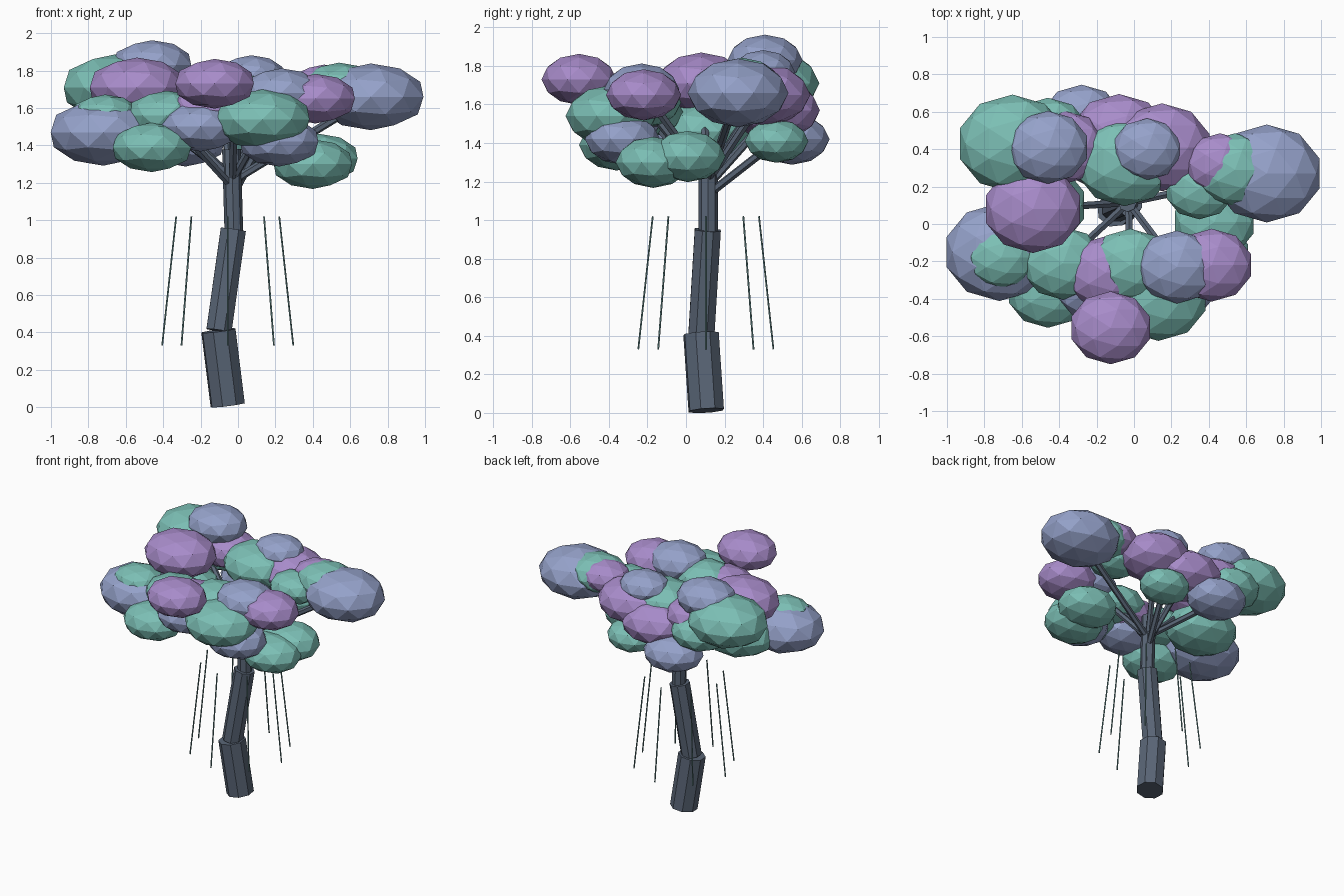
import bpy
import math
from mathutils import Vector

cube = bpy.data.objects.get("Cube")
if cube:
    bpy.data.objects.remove(cube, do_unlink=True)


def make_material(name, red, green, blue):
    mat = bpy.data.materials.new(name)
    mat.use_nodes = True
    color = (red, green, blue, 1)
    mat.diffuse_color = color
    mat.node_tree.nodes["Principled BSDF"].inputs["Base Color"].default_value = color
    return mat


BARK = make_material("slate bark", 0.1, 0.13, 0.18)
STRAND = make_material("muted teal strand", 0.15, 0.3, 0.3)
TEAL = make_material("teal leaves", 0.2, 0.52, 0.46)
BLUE = make_material("blue leaves", 0.3, 0.36, 0.59)
PURPLE = make_material("purple leaves", 0.39, 0.26, 0.59)

# Clump radii
SMALL, MEDIUM, LARGE, HUGE = 0.165, 0.195, 0.235, 0.262


def rod(name, start, end, radius, mat, sides=8):
    """Straight prism between two points."""
    start, end = Vector(start), Vector(end)
    axis = end - start
    bpy.ops.mesh.primitive_cylinder_add(vertices=sides, radius=radius, depth=axis.length,
                                        location=(start + end) / 2)
    obj = bpy.context.object
    obj.name = name
    obj.rotation_euler = axis.to_track_quat('Z', 'Y').to_euler()
    obj.data.materials.append(mat)


def clump(name, mat, radius, x, y, z, branch=False):
    """Flattened faceted leaf clump, optionally carried by a branch from the trunk."""
    bpy.ops.mesh.primitive_ico_sphere_add(subdivisions=2, radius=radius, location=(x, y, z))
    obj = bpy.context.object
    obj.name = name + "_clump"
    obj.scale = (1.13, 1, 0.68)
    obj.data.materials.append(mat)
    if branch:
        # Higher clumps fork from higher on the trunk
        fork = (-0.03, 0.115, 1.13 + 0.3 * (z - 1.4))
        rod(name + "_branch", fork, (x, y, z), 0.022, BARK, sides=6)


# Trunk in three crooked sections
rod("trunk_lower", (-0.055, 0.105, 0.012), (-0.105, 0.078, 0.41), 0.096, BARK)
rod("trunk_middle", (-0.102, 0.08, 0.41), (-0.025, 0.113, 0.95), 0.073, BARK)
rod("trunk_upper", (-0.022, 0.115, 0.93), (-0.035, 0.115, 1.38), 0.05, BARK)

# Hanging strands in a flaring ring around the trunk
for i in range(8):
    angle = i * math.pi / 4
    outward = Vector((math.cos(angle), math.sin(angle), 0))
    center = Vector((-0.055, 0.103, 0))
    rod("hanging_strand", center + outward * 0.35 + Vector((0, 0, 0.33)),
        center + outward * 0.275 + Vector((0, 0, 1.02)), 0.005, STRAND, sides=5)

# Teal leaf clumps
clump("teal_right_back_crown", TEAL, HUGE, -0.65, 0.43, 1.71, branch=True)
clump("teal_right_outer", TEAL, SMALL, -0.71, -0.18, 1.56)
clump("teal_right_inner", TEAL, MEDIUM, -0.38, -0.21, 1.56, branch=True)
clump("teal_right_front_low", TEAL, MEDIUM, -0.46, -0.36, 1.39)
clump("teal_front_middle", TEAL, MEDIUM, -0.02, -0.22, 1.61, branch=True)
clump("teal_front_large", TEAL, LARGE, 0.13, -0.39, 1.54)
clump("teal_left_front_low", TEAL, MEDIUM, 0.4, -0.17, 1.3)
clump("teal_left_low", TEAL, MEDIUM, 0.43, 0.01, 1.33)
clump("teal_left_inner", TEAL, SMALL, 0.35, 0.19, 1.65)
clump("teal_back_low", TEAL, SMALL, 0.12, 0.47, 1.41, branch=True)
clump("teal_right_under", TEAL, LARGE, -0.52, 0.1, 1.46)
clump("teal_right_back_inner", TEAL, MEDIUM, -0.46, 0.48, 1.6)
clump("teal_center_crown", TEAL, LARGE, -0.05, 0.33, 1.66)
clump("teal_left_crown", TEAL, MEDIUM, 0.54, 0.29, 1.71)

# Blue leaf clumps
clump("blue_right_crown", BLUE, MEDIUM, -0.46, 0.41, 1.83)
clump("blue_right_outer", BLUE, HUGE, -0.72, -0.15, 1.47)
clump("blue_left_front", BLUE, MEDIUM, 0.23, -0.23, 1.68, branch=True)
clump("blue_right_front", BLUE, MEDIUM, -0.2, -0.33, 1.5)
clump("blue_left_front_low", BLUE, MEDIUM, 0.22, -0.33, 1.42)
clump("blue_back_low", BLUE, MEDIUM, -0.28, 0.55, 1.42)
clump("blue_center_crown", BLUE, SMALL, 0.07, 0.4, 1.77)
clump("blue_left_outer", BLUE, HUGE, 0.71, 0.27, 1.66, branch=True)

# Purple leaf clumps
clump("purple_right", PURPLE, LARGE, -0.54, 0.08, 1.71, branch=True)
clump("purple_front_inner", PURPLE, MEDIUM, -0.15, -0.26, 1.59)
clump("purple_front_tip", PURPLE, MEDIUM, -0.125, -0.555, 1.73)
clump("purple_left_front", PURPLE, MEDIUM, 0.415, -0.22, 1.65)
clump("purple_right_back", PURPLE, MEDIUM, -0.37, 0.41, 1.67)
clump("purple_back", PURPLE, LARGE, -0.08, 0.46, 1.57, branch=True)
clump("purple_left_back", PURPLE, LARGE, 0.15, 0.41, 1.65, branch=True)
clump("purple_left", PURPLE, SMALL, 0.46, 0.32, 1.72)
